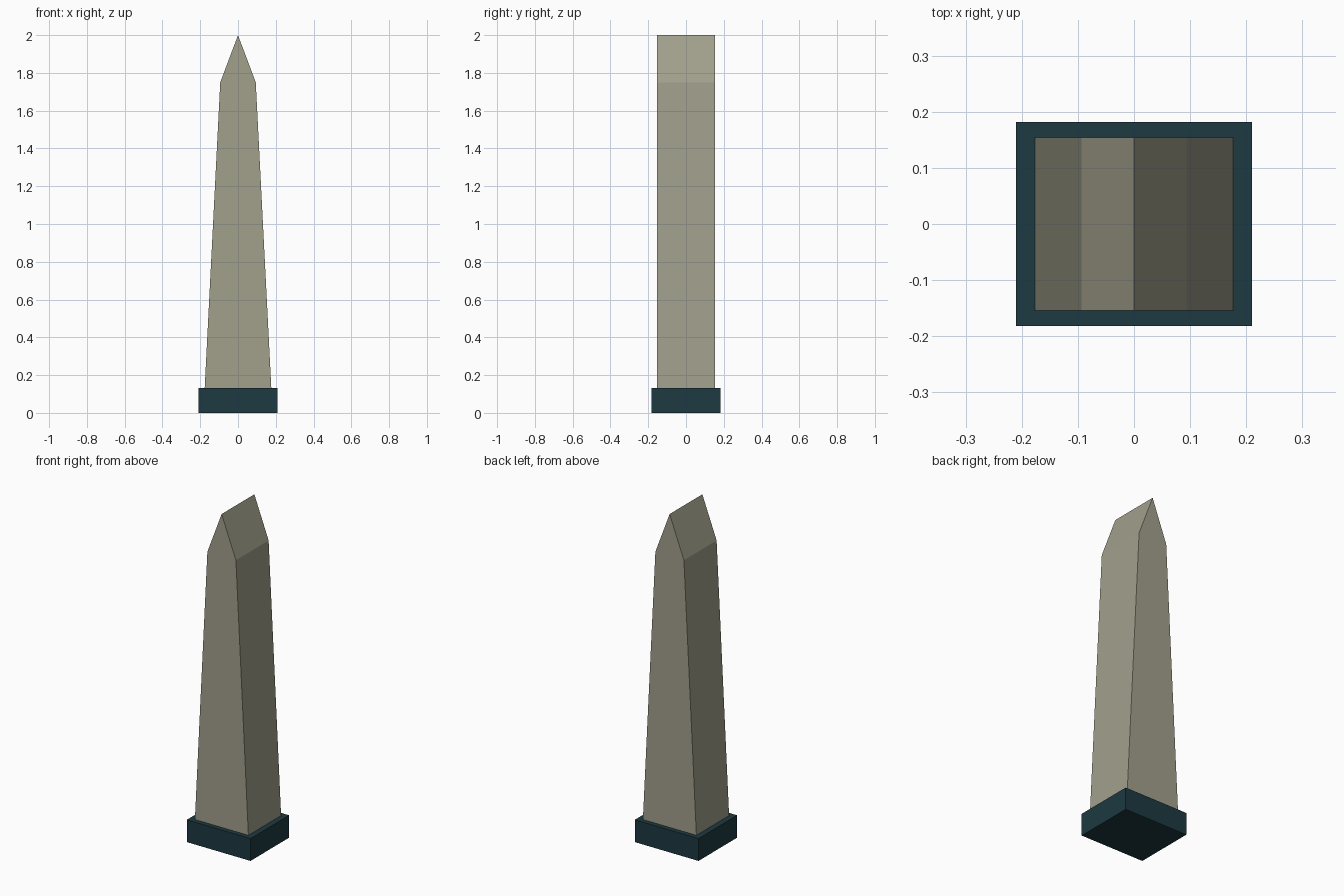
import bpy
import bmesh

if "Cube" in bpy.data.objects:
    bpy.data.objects.remove(bpy.data.objects["Cube"])


def make_material(name, colour):
    mat = bpy.data.materials.new(name)
    mat.diffuse_color = (*colour, 1.0)
    mat.use_nodes = True
    mat.node_tree.nodes["Principled BSDF"].inputs["Base Color"].default_value = mat.diffuse_color
    return mat


def extruded_profile(name, profile, half_depth, mat):
    """Extrude an (x, z) profile along y, centred on y = 0."""
    bm = bmesh.new()
    face = bm.faces.new([bm.verts.new((x, -half_depth, z)) for x, z in profile])
    result = bmesh.ops.extrude_face_region(bm, geom=[face], use_keep_orig=True)
    moved = [g for g in result["geom"] if isinstance(g, bmesh.types.BMVert)]
    bmesh.ops.translate(bm, verts=moved, vec=(0, 2 * half_depth, 0))
    bmesh.ops.recalc_face_normals(bm, faces=bm.faces)
    mesh = bpy.data.meshes.new(name)
    bm.to_mesh(mesh)
    bm.free()
    mesh.materials.append(mat)
    obj = bpy.data.objects.new(name, mesh)
    bpy.context.collection.objects.link(obj)
    return obj


stone = make_material("stone", (0.36, 0.35, 0.26))
dark_teal = make_material("dark_teal", (0.012, 0.041, 0.052))

# Tapered shaft with a ridge top, running down through the plinth
right_side = [(0.183, 0.001), (0.094, 1.75)]
left_side = [(-x, z) for x, z in reversed(right_side)]
extruded_profile("shaft", right_side + [(0, 2.0)] + left_side, 0.154, stone)

# Rectangular plinth
extruded_profile("plinth", [(-0.21, 0), (0.21, 0), (0.21, 0.133), (-0.21, 0.133)],
                 0.182, dark_teal)
